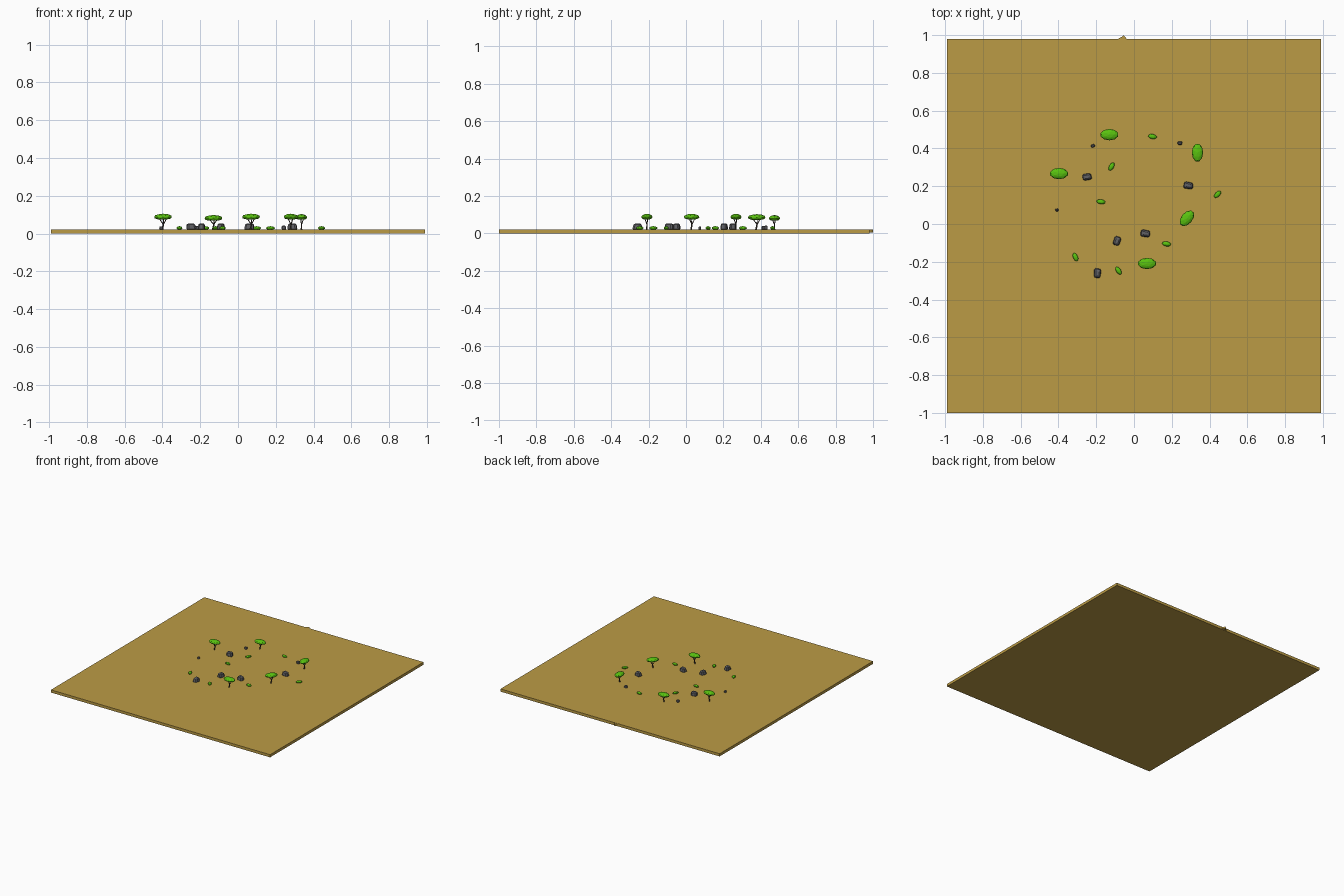
import bpy, bmesh, random
from math import radians, sin, cos
from mathutils import Matrix, Vector

random.seed(4)
old = bpy.data.objects.get("Cube")
if old:
    bpy.data.objects.remove(old)

GROUND = 0.022


def material(name, color):
    m = bpy.data.materials.new(name)
    m.use_nodes = True
    m.diffuse_color = (*color, 1)
    m.node_tree.nodes["Principled BSDF"].inputs["Base Color"].default_value = (*color, 1)
    return m


sand = material("sand", (0.50, 0.33, 0.06))
leaf = material("leaf_green", (0.10, 0.54, 0.005))
stone = material("stone_grey", (0.12, 0.12, 0.13))
bark = material("bark", (0.06, 0.045, 0.035))


def finish(name, bm, mat):
    bmesh.ops.recalc_face_normals(bm, faces=bm.faces)
    mesh = bpy.data.meshes.new(name)
    bm.to_mesh(mesh)
    bm.free()
    mesh.materials.append(mat)
    ob = bpy.data.objects.new(name, mesh)
    bpy.context.collection.objects.link(ob)
    return ob


def placed(loc, size, angle):
    return (Matrix.Translation(loc) @ Matrix.Rotation(radians(angle), 4, "Z")
            @ Matrix.Diagonal((*size, 1)))


def blob(name, loc, size, angle, mat):
    """Faceted ellipsoid; size holds the half axes."""
    bm = bmesh.new()
    bmesh.ops.create_icosphere(bm, subdivisions=2, radius=1, matrix=placed(loc, size, angle))
    return finish(name, bm, mat)


def rock(name, x, y, r, angle):
    """Chipped block with irregular corners."""
    h = r * 0.55 + 0.004
    bm = bmesh.new()
    bmesh.ops.create_cube(bm, size=2)
    for v in bm.verts:
        k = 0.8 if v.co.z > 0 else 1.0
        v.co.x *= k * random.uniform(0.9, 1.1)
        v.co.y *= k * random.uniform(0.9, 1.1)
    bmesh.ops.bevel(bm, geom=bm.edges[:], offset=0.35, segments=1, affect="EDGES")
    bmesh.ops.transform(bm, verts=bm.verts,
                        matrix=placed((x, y, GROUND + h * 0.8), (r, r * 0.75, h), angle))
    return finish(name, bm, stone)


def limb(bm, a, b, r1, r2):
    """Tapered six-sided segment from a to b."""
    a, b = Vector(a), Vector(b)
    d = b - a
    m = Matrix.Translation((a + b) / 2) @ d.to_track_quat("Z", "Y").to_matrix().to_4x4()
    bmesh.ops.create_cone(bm, cap_ends=True, segments=6, radius1=r1, radius2=r2,
                          depth=d.length, matrix=m)


def tree(i, x, y, z, size, angle):
    canopy = blob(f"canopy_{i}", (x, y, z), (*size, 0.017), angle, leaf)
    # flatter underside
    for v in canopy.data.vertices:
        v.co.z = max(v.co.z, z - 0.013)
    c, s = cos(radians(angle)), sin(radians(angle))

    def at(u, w, h):
        return (x + u * c - w * s, y + u * s + w * c, h)

    # leaning trunk that forks below the canopy
    fork = at(0.002, 0, GROUND + 0.026)
    bm = bmesh.new()
    limb(bm, at(-0.004, 0, GROUND - 0.003), fork, 0.005, 0.0035)
    for u, w in ((-0.022, 0.004), (0.02, 0.005), (0.004, -0.012)):
        limb(bm, fork, at(u, w, z - 0.006), 0.003, 0.002)
    finish(f"trunk_{i}", bm, bark)


# Ground slab
bm = bmesh.new()
bmesh.ops.create_cube(bm, size=1, matrix=placed((0, -0.01, GROUND / 2), (1.98, 1.98, GROUND), 0))
finish("ground", bm, sand)

# Small pointed lump on the back edge
bm = bmesh.new()
outline = [(-0.088, 0.978), (-0.038, 0.978), (-0.045, 0.988), (-0.056, 1.0), (-0.066, 0.99)]
face = bm.faces.new([bm.verts.new((x, y, 0.006)) for x, y in outline])
up = bmesh.ops.extrude_face_region(bm, geom=[face])["geom"]
bmesh.ops.translate(bm, vec=(0, 0, GROUND - 0.007),
                    verts=[g for g in up if isinstance(g, bmesh.types.BMVert)])
finish("edge_lump", bm, sand)

# Flat-topped trees
trees = [(-0.13, 0.473, 0.081, 0), (-0.397, 0.267, 0.088, 0), (0.336, 0.378, 0.086, 90),
         (0.28, 0.03, 0.088, 50), (0.069, -0.209, 0.088, 0)]
for i, (x, y, z, angle) in enumerate(trees):
    tree(i + 1, x, y, z, (0.049, 0.03), angle)

# Low bushes
bushes = [(0.098, 0.463, -10), (-0.119, 0.304, 60), (-0.175, 0.118, -10), (0.442, 0.157, 45),
          (0.172, -0.105, -10), (-0.082, -0.247, -55), (-0.31, -0.175, -65)]
for i, (x, y, angle) in enumerate(bushes):
    blob(f"bush_{i + 1}", (x, y, GROUND + 0.007), (0.024, 0.013, 0.010), angle, leaf)

# Rocks and pebbles
rocks = [(-0.249, 0.249, 0.025, 10), (0.288, 0.204, 0.025, -10), (0.061, -0.05, 0.025, -10),
         (-0.09, -0.09, 0.025, 70), (-0.193, -0.26, 0.025, 85), (-0.217, 0.413, 0.011, 20),
         (0.243, 0.428, 0.013, 0), (-0.408, 0.074, 0.009, 0)]
for i, (x, y, r, angle) in enumerate(rocks):
    rock(f"rock_{i + 1}", x, y, r, angle)
